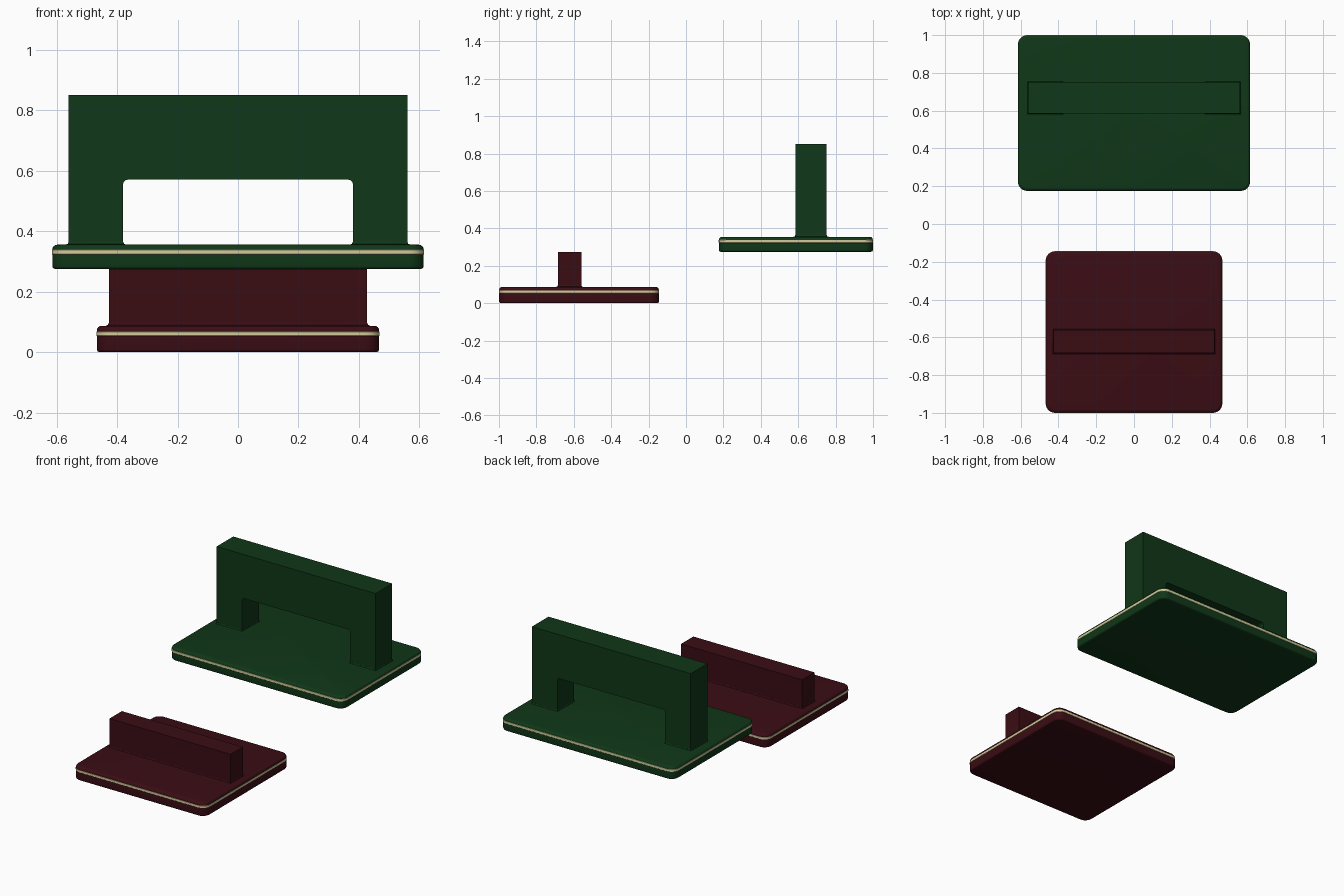
import bpy, bmesh
from math import pi, sin, cos, radians

if "Cube" in bpy.data.objects:
    bpy.data.objects.remove(bpy.data.objects["Cube"])


def material(name, rgb):
    m = bpy.data.materials.new(name)
    m.diffuse_color = (*rgb, 1)
    m.use_nodes = True
    m.node_tree.nodes["Principled BSDF"].inputs["Base Color"].default_value = m.diffuse_color
    return m


GREEN = material("dark_green", (0.005, 0.038, 0.009))
RED = material("dark_red", (0.042, 0.004, 0.007))
CREAM = material("cream", (0.65, 0.6, 0.33))


def finish(name, bm, mat):
    bmesh.ops.recalc_face_normals(bm, faces=bm.faces)
    me = bpy.data.meshes.new(name)
    bm.to_mesh(me)
    bm.free()
    ob = bpy.data.objects.new(name, me)
    bpy.context.collection.objects.link(ob)
    me.materials.append(mat)
    bpy.ops.object.select_all(action='DESELECT')
    ob.select_set(True)
    bpy.context.view_layer.objects.active = ob
    bpy.ops.object.shade_smooth_by_angle(angle=radians(35))
    return ob


def slab(name, x, y0, y1, sections, r, mat, n=6):
    """Rounded rectangle lofted through (inset, z) sections and capped."""
    bm = bmesh.new()
    cy, h = (y0 + y1) / 2, (y1 - y0) / 2
    rings = []
    for inset, z in sections:
        ring = []
        for q, (sx, sy) in enumerate([(1, 1), (-1, 1), (-1, -1), (1, -1)]):
            for i in range(n + 1):
                a = (q + i / n) * pi / 2
                ring.append(bm.verts.new((sx * (x - r) + (r - inset) * cos(a),
                                          cy + sy * (h - r) + (r - inset) * sin(a), z)))
        rings.append(ring)
    for a, b in zip(rings, rings[1:]):
        for i in range(len(a)):
            j = (i + 1) % len(a)
            bm.faces.new((a[i], a[j], b[j], b[i]))
    bm.faces.new(rings[0])
    bm.faces.new(rings[-1])
    return finish(name, bm, mat)


def handle(name, outline, y0, y1, mat):
    """Front outline extruded along y."""
    bm = bmesh.new()
    f = bm.faces.new([bm.verts.new((x, y0, z)) for x, z in outline])
    ext = bmesh.ops.extrude_face_region(bm, geom=[f])
    vs = [v for v in ext["geom"] if isinstance(v, bmesh.types.BMVert)]
    bmesh.ops.translate(bm, verts=vs, vec=(0, y1 - y0, 0))
    return finish(name, bm, mat)


def fillet(name, x0, x1, y0, y1, z, mat, s=0.01):
    """Small flared foot where a handle meets its plate."""
    bm = bmesh.new()
    rings = []
    for e, dz in [(s, -0.002), (s, 0), (s * 0.3, s * 0.3), (0.0003, s)]:
        rings.append([bm.verts.new(p) for p in (
            (x0 - e, y0 - e, z + dz), (x1 + e, y0 - e, z + dz),
            (x1 + e, y1 + e, z + dz), (x0 - e, y1 + e, z + dz))])
    for a, b in zip(rings, rings[1:]):
        for i in range(4):
            j = (i + 1) % 4
            bm.faces.new((a[i], a[j], b[j], b[i]))
    bm.faces.new(rings[0])
    bm.faces.new(rings[-1])
    return finish(name, bm, mat)


def plate(prefix, x, y0, y1, z0, z1, s0, s1, mat):
    b = 0.016
    arc = [(b * (1 - cos(i * pi / 8)), b * (1 - sin(i * pi / 8))) for i in range(5)]
    lower = [(i * 0.6, z0 + z * 0.6) for i, z in reversed(arc)]
    upper = [(i, z1 - z) for i, z in arc]
    slab(prefix + "_plate", x, y0, y1, lower + upper, 0.05, mat)
    slab(prefix + "_stripe", x + 0.001, y0 - 0.001, y1 + 0.001,
         [(0.003, s0), (0, s0 + 0.003), (0, s1 - 0.003), (0.003, s1)], 0.05, CREAM)


# Large raised green block with an arched handle
plate("green", 0.614, 0.176, 0.999, 0.275, 0.355, 0.321, 0.341, GREEN)
r = 0.015
corner = [(0.38 - r + r * cos(i * pi / 8), 0.57 - r + r * sin(i * pi / 8)) for i in range(5)]
right = [(0.56, 0.85), (0.56, 0.35), (0.38, 0.35)] + corner
left = [(-x, z) for x, z in reversed(right)]
handle("green_handle", right + left, 0.585, 0.752, GREEN)
for side, a, b in (("left", -0.56, -0.38), ("right", 0.38, 0.56)):
    fillet("green_handle_foot_" + side, a, b, 0.585, 0.752, 0.355, GREEN)

# Small red block with a solid bar handle
plate("red", 0.467, -0.999, -0.145, 0.0, 0.087, 0.051, 0.070, RED)
handle("red_handle", [(-0.427, 0.08), (0.427, 0.08), (0.427, 0.274), (-0.427, 0.274)],
       -0.684, -0.56, RED)
fillet("red_handle_foot", -0.427, 0.427, -0.684, -0.56, 0.087, RED)
